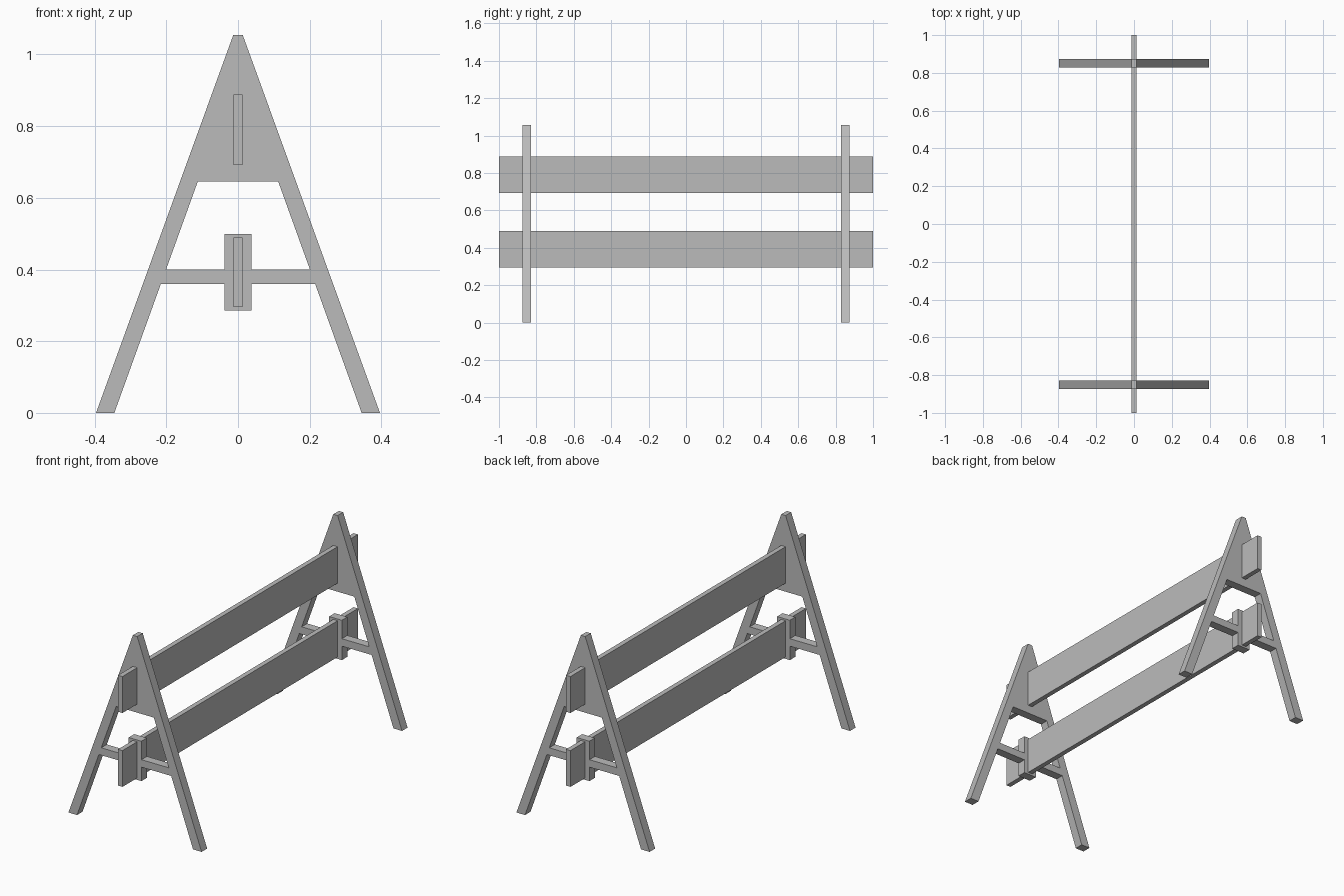
import bpy
import bmesh
from mathutils import Vector

cube = bpy.data.objects.get("Cube")
if cube:
    bpy.data.objects.remove(cube, do_unlink=True)

grey = bpy.data.materials.new("plain grey")
grey.use_nodes = True
colour = (0.5, 0.5, 0.5, 1)
grey.diffuse_color = colour
grey.node_tree.nodes["Principled BSDF"].inputs["Base Color"].default_value = colour

END_Y = 0.851        # distance of each trestle from the middle
THICK = 0.047        # trestle thickness
PLANK_HALF = 0.013   # half the plank thickness


def extrude_profile(name, half, y, depth):
    """Mirror a half outline (x, z) across x = 0 and extrude it along y."""
    outline = half + [(-x, z) for x, z in reversed(half)]
    bm = bmesh.new()
    face = bm.faces.new([bm.verts.new((x, y - depth / 2, z)) for x, z in outline])
    out = bmesh.ops.extrude_face_region(bm, geom=[face])
    moved = [v for v in out["geom"] if isinstance(v, bmesh.types.BMVert)]
    bmesh.ops.translate(bm, verts=moved, vec=Vector((0, depth, 0)))
    bmesh.ops.recalc_face_normals(bm, faces=bm.faces)
    mesh = bpy.data.meshes.new(name)
    bm.to_mesh(mesh)
    bm.free()
    mesh.materials.append(grey)
    obj = bpy.data.objects.new(name, mesh)
    bpy.context.scene.collection.objects.link(obj)
    return obj


# Half outlines, traced from the centre line outwards
inner_foot, inner_top = (0.345, 0), (0.112, 0.646)
frame = [(0.013, 1.055), (0.396, 0), inner_foot, inner_top]


def inner_x(z):
    """Inner edge of the leg at height z."""
    t = z / inner_top[1]
    return inner_foot[0] + t * (inner_top[0] - inner_foot[0])


block, bar_low, bar_high = 0.038, 0.36, 0.40
crossbar = [(block, 0.499), (block, bar_high), (inner_x(bar_high), bar_high),
            (inner_x(bar_low), bar_low), (block, bar_low), (block, 0.285)]

# A-shaped end frames with their crossbars and plank holders
for end, y in (("front", -END_Y), ("back", END_Y)):
    extrude_profile(end + "_frame", frame, y, THICK)
    extrude_profile(end + "_crossbar", crossbar, y, THICK)

# Long planks passing through both ends
for name, low, high in (("upper_plank", 0.692, 0.888), ("lower_plank", 0.295, 0.49)):
    extrude_profile(name, [(PLANK_HALF, high), (PLANK_HALF, low)], 0, 2)
